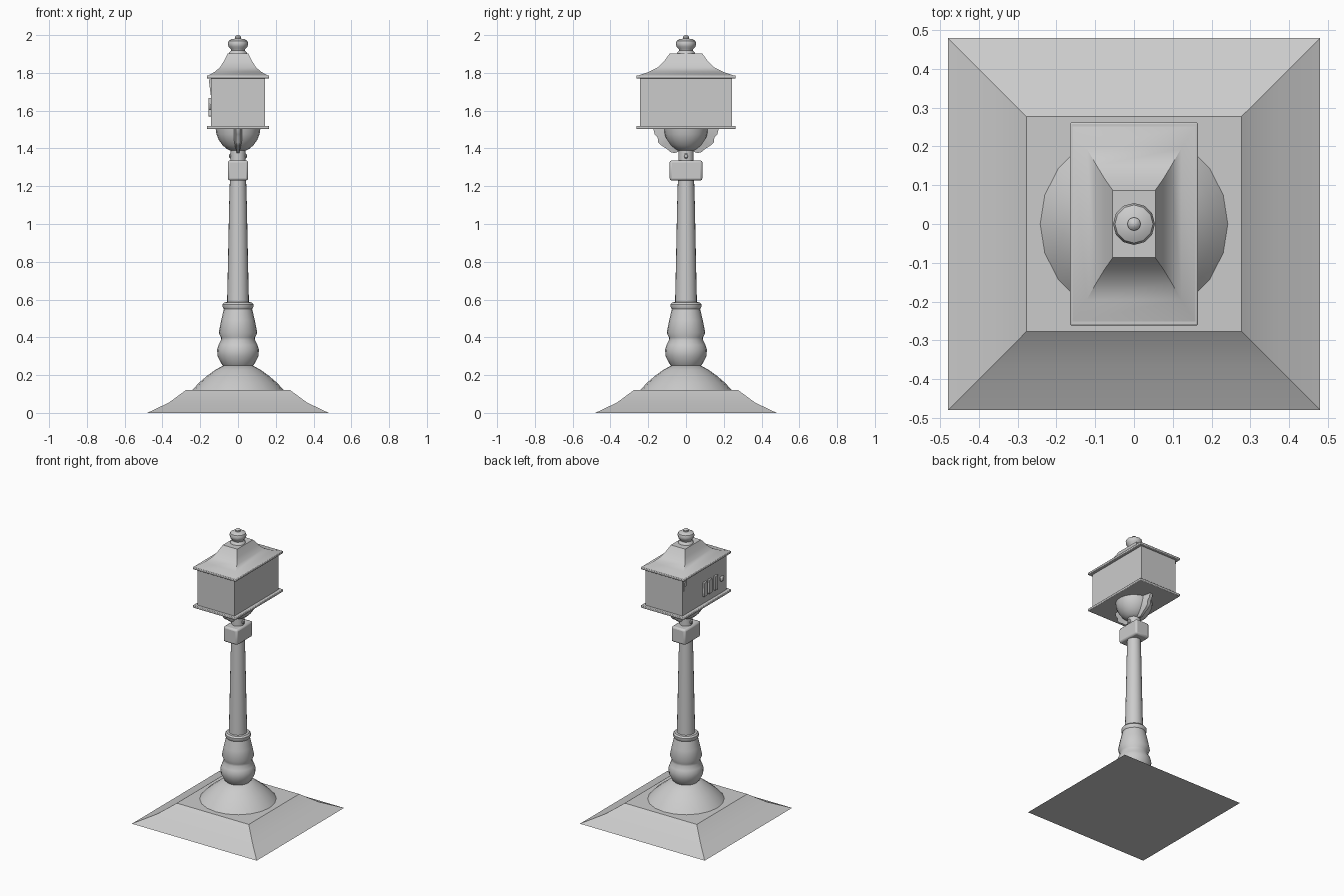
import bpy
from math import sin, cos, pi, radians


def make(name, verts, faces, bevel=0, angle=35):
    me = bpy.data.meshes.new(name)
    me.from_pydata(verts, [], faces)
    ob = bpy.data.objects.new(name, me)
    bpy.context.collection.objects.link(ob)
    bpy.ops.object.select_all(action='DESELECT')
    ob.select_set(True)
    bpy.context.view_layer.objects.active = ob
    bpy.ops.object.shade_smooth_by_angle(angle=radians(angle))
    if bevel:
        m = ob.modifiers.new("bevel", 'BEVEL')
        m.width = bevel
        m.segments = 2
    return ob


def skin(rings):
    # Skin a stack of equal rings, with capped ends
    n = len(rings[0])
    verts = [p for r in rings for p in r]
    faces = [(k * n + i, k * n + (i + 1) % n, (k + 1) * n + (i + 1) % n, (k + 1) * n + i)
             for k in range(len(rings) - 1) for i in range(n)]
    faces += [tuple(reversed(range(n))), tuple(range(len(verts) - n, len(verts)))]
    return verts, faces


def lathe(name, profile, n=20):
    return make(name, *skin([[(r * cos(2 * pi * i / n), r * sin(2 * pi * i / n), z)
                              for i in range(n)] for r, z in profile]), angle=40)


def square_loft(name, profile, bevel=0):
    return make(name, *skin([[(-x, -y, z), (x, -y, z), (x, y, z), (-x, y, z)]
                             for x, y, z in profile]), bevel)


def box(name, x0, x1, y0, y1, z0, z1, bevel=0):
    return make(name, *skin([[(x0, y0, z), (x1, y0, z), (x1, y1, z), (x0, y1, z)]
                             for z in (z0, z1)]), bevel)


# Stepped foot and dome
square_loft("foot", [(.48, .48, 0), (.365, .365, .055), (.277, .277, .12)])
lathe("foot_dome", [(.242, .12), (.208, .158), (.165, .195), (.12, .228), (.075, .252)])

# Turned vase, tapered post
lathe("vase", [(.075, .245), (.088, .26), (.108, .30), (.111, .335), (.103, .36),
               (.090, .385), (.091, .40), (.102, .425), (.089, .49), (.075, .55),
               (.081, .56), (.081, .575), (.072, .585), (.055, .587)])
lathe("post", [(.058, .58), (.053, .80), (.047, 1.10), (.043, 1.235)])

# Clamp block, neck and cross bolt
box("clamp_block", -.054, .054, -.087, .087, 1.23, 1.337, .012)
lathe("neck", [(.041, 1.33), (.041, 1.40)], 16)
make("neck_bolt", *skin([[(x, r * cos(i * pi / 5), 1.36 + r * sin(i * pi / 5))
                          for i in range(10)]
                         for x, r in [(-.047, .009), (-.042, .014), (.042, .014), (.047, .009)]]))

# Bowl under the box
lathe("bowl", [(.035, 1.385), (.06, 1.398), (.083, 1.418), (.102, 1.446),
               (.114, 1.475), (.119, 1.508)])

# Scrolled brackets on both sides of the bowl
outer = [(.035, 1.385), (.058, 1.376), (.078, 1.378), (.105, 1.400), (.128, 1.414),
         (.148, 1.432), (.150, 1.460), (.166, 1.475), (.173, 1.505)]
inner = [(.02, 1.41), (.045, 1.41), (.065, 1.415), (.08, 1.425), (.095, 1.44),
         (.105, 1.455), (.11, 1.47), (.114, 1.485), (.115, 1.505)]
widths = [.01, .014, .016, .018, .02, .022, .022, .022, .022]
for side, label in ((-1, "front"), (1, "back")):
    rings = [[(-w, side * i[0], i[1]), (-w * .5, side * o[0], o[1]),
              (w * .5, side * o[0], o[1]), (w, side * i[0], i[1])][::side]
             for o, i, w in zip(outer, inner, widths)]
    make(label + "_bracket", *skin(rings), angle=50)

# Mailbox body between two plates
square_loft("bottom_plate", [(.165, .262, 1.503), (.165, .262, 1.52)], .004)
square_loft("box_body", [(.143, .243, 1.515), (.143, .243, 1.775)])
square_loft("top_plate", [(.165, .262, 1.77), (.165, .262, 1.786)], .004)

# Flared roof and finial
square_loft("roof", [(.160, .255, 1.785), (.122, .195, 1.806), (.096, .150, 1.829),
                     (.076, .117, 1.860), (.055, .087, 1.902)])
lathe("finial", [(.050, 1.90), (.047, 1.908), (.036, 1.918), (.038, 1.926), (.050, 1.938),
                 (.054, 1.956), (.049, 1.970), (.034, 1.978), (.016, 1.981), (.017, 1.990),
                 (.011, 1.997), (.003, 2.0)], 12)

# Raised bars and knob on the left side
for k, y in enumerate((.005, -.05, -.115)):
    box(f"side_bar_{k + 1}", -.157, -.14, y - .017, y + .017, 1.57, 1.668, .003)
box("side_knob", -.157, -.14, -.20, -.168, 1.603, 1.637, .008)

# Small wedge-shaped catch near the back edge of the left side
make("side_catch", *skin([[(x, .21, z), (-.14, .21, z), (-.14, .232, z), (x, .232, z)]
                          for x, z in ((-.144, 1.68), (-.155, 1.765))]))
